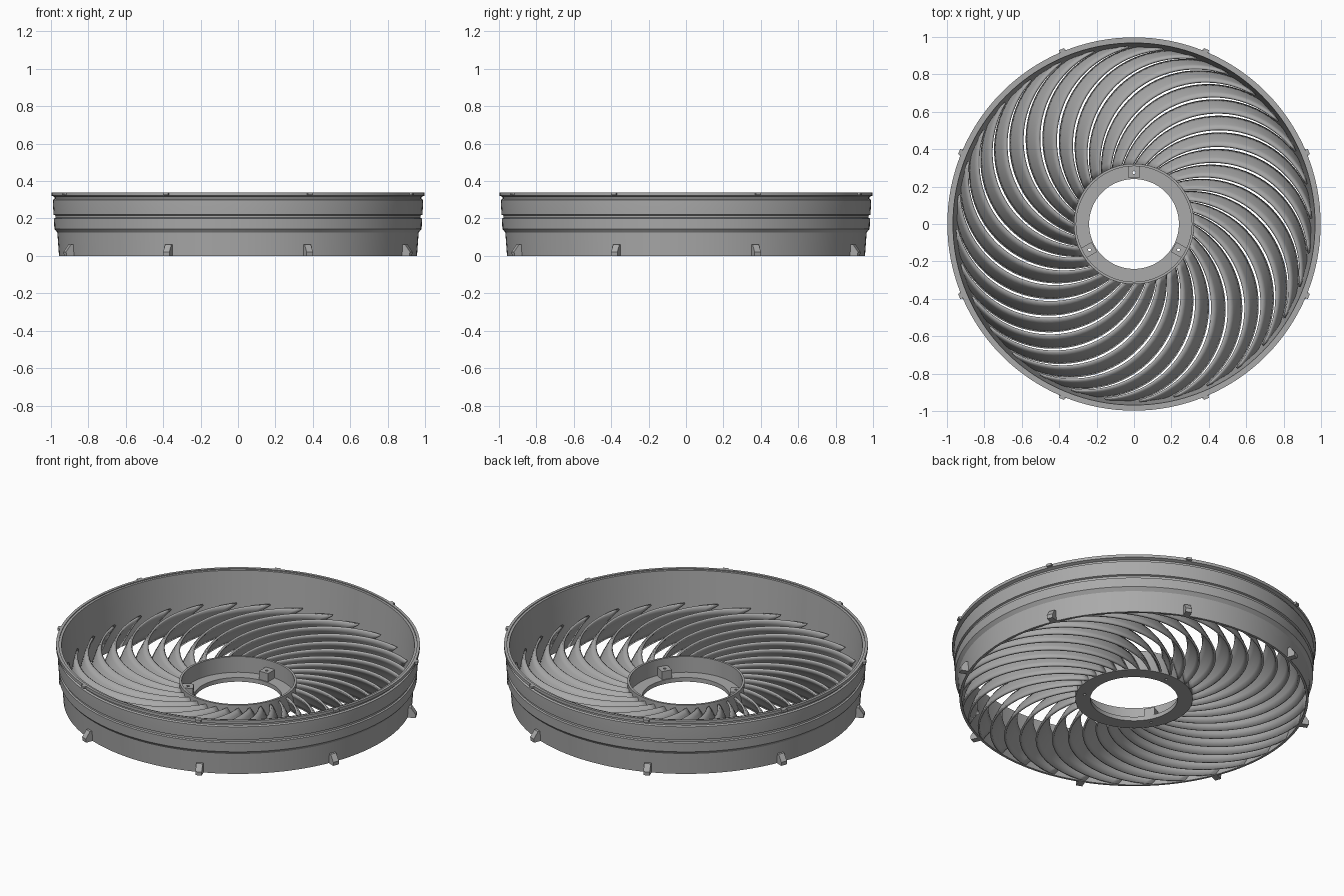
import bpy
import bmesh
from math import acos, cos, sin, pi, radians, sqrt
from mathutils import Matrix, Vector

cube = bpy.data.objects.get("Cube")
if cube:
    bpy.data.objects.remove(cube, do_unlink=True)

grey = bpy.data.materials.new("matte_grey")
grey.use_nodes = True
colour = (0.4, 0.4, 0.4, 1)
grey.diffuse_color = colour
grey.node_tree.nodes["Principled BSDF"].inputs["Base Color"].default_value = colour


def finish(bm, name, smooth=True):
    """Turn a bmesh into a named, shaded object."""
    bmesh.ops.recalc_face_normals(bm, faces=bm.faces)
    mesh = bpy.data.meshes.new(name)
    bm.to_mesh(mesh)
    bm.free()
    mesh.materials.append(grey)
    obj = bpy.data.objects.new(name, mesh)
    bpy.context.collection.objects.link(obj)
    if smooth:
        bpy.ops.object.select_all(action='DESELECT')
        obj.select_set(True)
        bpy.context.view_layer.objects.active = obj
        bpy.ops.object.shade_smooth_by_angle(angle=radians(25))
    return obj


def revolve(name, profile, steps=128):
    """Spin a closed (radius, height) outline around z."""
    bm = bmesh.new()
    rings = []
    for i in range(steps):
        a = 2 * pi * i / steps
        rings.append([bm.verts.new((r * cos(a), r * sin(a), z)) for r, z in profile])
    n = len(profile)
    for i in range(steps):
        a, b = rings[i], rings[(i + 1) % steps]
        for j in range(n):
            k = (j + 1) % n
            bm.faces.new((a[j], b[j], b[k], a[k]))
    return finish(bm, name)


def wedges(name, outline, width, angles):
    """Extrude a (radius, height) outline sideways and repeat it around z."""
    bm = bmesh.new()
    for a in angles:
        turn = Matrix.Rotation(a, 3, 'Z')
        sides = [[bm.verts.new(turn @ Vector((r, s * width / 2, z))) for r, z in outline]
                 for s in (-1, 1)]
        bm.faces.new(sides[0])
        bm.faces.new(sides[1])
        for j in range(len(outline)):
            k = (j + 1) % len(outline)
            bm.faces.new((sides[0][j], sides[0][k], sides[1][k], sides[1][j]))
    return finish(bm, name, smooth=False)


# Stepped outer ring
revolve("outer_ring", [
    (0.957, 0), (0.966, 0.125), (0.982, 0.145), (0.984, 0.2), (0.976, 0.204),
    (0.976, 0.216), (0.986, 0.22), (0.99, 0.285), (0.99, 0.3), (0.98, 0.305),
    (0.98, 0.315), (0.998, 0.322), (0.998, 0.34), (0.982, 0.34), (0.982, 0.335),
    (0.968, 0.335), (0.943, 0)])

# Hub: flat flange with a thin upright wall
hub = revolve("hub", [
    (0.24, 0), (0.322, 0), (0.322, 0.12), (0.309, 0.12), (0.309, 0.025), (0.24, 0.025)], 96)

# Three mounting tabs inside the hub
tab_angles = [pi / 2 + i * 2 * pi / 3 for i in range(3)]
tabs = wedges("hub_tabs", [(0.245, 0.02), (0.313, 0.02), (0.313, 0.075), (0.245, 0.075)],
              0.06, tab_angles)

# Screw holes through tabs and flange
bm = bmesh.new()
for a in tab_angles:
    bmesh.ops.create_cone(bm, cap_ends=True, segments=16, radius1=0.008, radius2=0.008, depth=0.4,
                          matrix=Matrix.Translation((0.275 * cos(a), 0.275 * sin(a), 0)))
cutter = finish(bm, "screw_hole_cutter", smooth=False)
cutter.hide_render = True
cutter.hide_set(True)
cutter.display_type = 'WIRE'
for obj in (hub, tabs):
    cut = obj.modifiers.new("screw_holes", 'BOOLEAN')
    cut.operation = 'DIFFERENCE'
    cut.solver = 'EXACT'
    cut.object = cutter

# Swept blades: each follows a circular arc in plan and leans as it descends
BLADES, COLS, ROWS = 32, 28, 5
CX, CY, ARC = 0.45, 0.08, 0.515
dist = sqrt(CX * CX + CY * CY)
heading = Vector((CX, CY)).angle_signed(Vector((1, 0)))


def arc_angle(radius):
    w = acos((dist ** 2 + ARC ** 2 - radius ** 2) / (2 * dist * ARC))
    return heading + pi - w


start, end = arc_angle(0.315), arc_angle(0.946)
bm = bmesh.new()
for b in range(BLADES):
    grid = []
    for i in range(COLS):
        s = i / (COLS - 1)
        u = start + (end - start) * s
        point = Vector((CX + ARC * cos(u), CY + ARC * sin(u), 0))
        top = 0.1 + 0.045 * s
        column = []
        for j in range(ROWS):
            t = j / (ROWS - 1)
            lean = 0.15 * (1 - t) ** 0.8
            p = Matrix.Rotation(2 * pi * b / BLADES + lean, 3, 'Z') @ point
            p.z = 0.004 + (top - 0.004) * t
            column.append(bm.verts.new(p))
        grid.append(column)
    for i in range(COLS - 1):
        for j in range(ROWS - 1):
            bm.faces.new((grid[i][j], grid[i + 1][j], grid[i + 1][j + 1], grid[i][j + 1]))
blades = finish(bm, "blades")
thick = blades.modifiers.new("thickness", 'SOLIDIFY')
thick.thickness = 0.012
thick.offset = 0

# Eight lower pegs and eight small rim clips
eighths = [pi / 8 + i * pi / 4 for i in range(8)]
wedges("lower_pegs", [(0.95, 0), (1.0, 0), (1.002, 0.022), (0.975, 0.06), (0.953, 0.06)],
       0.036, eighths)
wedges("rim_clips", [(0.985, 0.322), (1.012, 0.326), (1.012, 0.34), (0.985, 0.34)],
       0.03, eighths)
